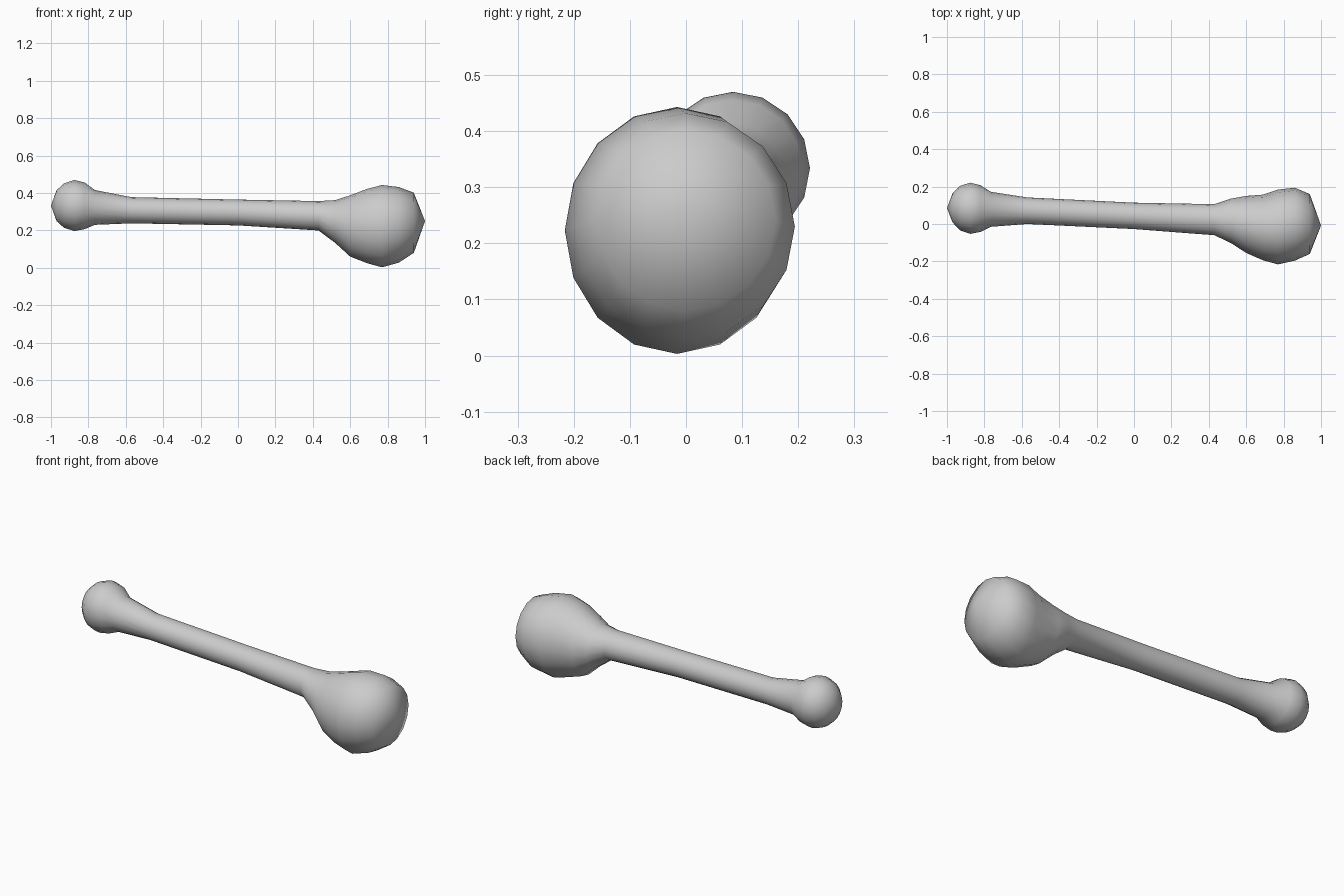
import bpy, bmesh
from math import cos, sin, pi

SIDES = 16

# Cross-sections along x: (x, y_min, y_max, z_min, z_max)
SECTIONS = [
    # small rounded end
    (-0.97, 0.008, 0.165, 0.250, 0.415),
    (-0.93, -0.034, 0.204, 0.214, 0.452),
    (-0.875, -0.053, 0.221, 0.197, 0.470),
    (-0.82, -0.042, 0.207, 0.207, 0.456),
    (-0.765, -0.015, 0.172, 0.230, 0.416),
    # shaft
    (-0.57, 0.000, 0.142, 0.238, 0.378),
    (0.00, -0.027, 0.114, 0.227, 0.365),
    (0.43, -0.060, 0.106, 0.200, 0.357),
    # large rounded end
    (0.52, -0.103, 0.136, 0.133, 0.362),
    (0.60, -0.155, 0.150, 0.060, 0.388),
    (0.69, -0.194, 0.157, 0.025, 0.422),
    (0.77, -0.216, 0.184, 0.003, 0.443),
    (0.86, -0.196, 0.194, 0.028, 0.432),
    (0.94, -0.160, 0.160, 0.080, 0.402),
]
TIPS = ((-1.0, 0.085, 0.333), (1.0, -0.008, 0.25))


def add_ring(bm, x, y0, y1, z0, z1):
    cy, cz, ry, rz = (y0 + y1) / 2, (z0 + z1) / 2, (y1 - y0) / 2, (z1 - z0) / 2
    return [bm.verts.new((x, cy + ry * cos(2 * pi * i / SIDES),
                          cz + rz * sin(2 * pi * i / SIDES))) for i in range(SIDES)]


bm = bmesh.new()
rings = [add_ring(bm, *s) for s in SECTIONS]

# Skin between neighbouring rings
for a, b in zip(rings, rings[1:]):
    for i in range(SIDES):
        j = (i + 1) % SIDES
        bm.faces.new((a[i], a[j], b[j], b[i]))

# Close each end with a fan to its tip
for ring, tip in zip((rings[0], rings[-1]), TIPS):
    pole = bm.verts.new(tip)
    for i in range(SIDES):
        bm.faces.new((ring[i], ring[(i + 1) % SIDES], pole))

bmesh.ops.recalc_face_normals(bm, faces=bm.faces)
mesh = bpy.data.meshes.new("bone")
bm.to_mesh(mesh)
bm.free()
mesh.shade_smooth()
bpy.context.collection.objects.link(bpy.data.objects.new("bone", mesh))
